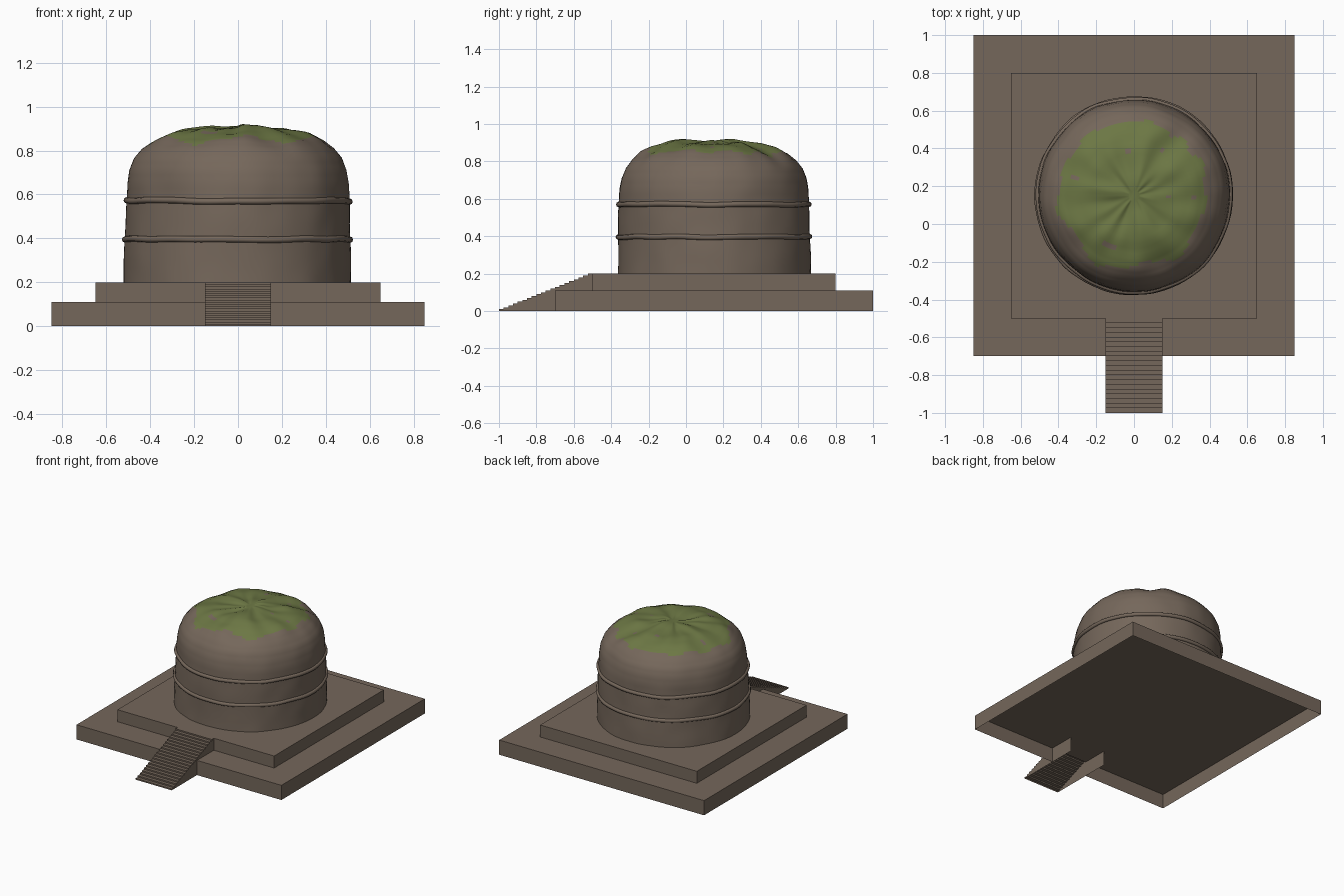
import bpy, bmesh, math
from mathutils import Vector, noise

if "Cube" in bpy.data.objects:
    bpy.data.objects.remove(bpy.data.objects["Cube"])

CX, CY = 0.0, 0.15          # axis of the dome


def material(name, rgb):
    m = bpy.data.materials.new(name)
    m.diffuse_color = (*rgb, 1)
    m.use_nodes = True
    m.node_tree.nodes["Principled BSDF"].inputs["Base Color"].default_value = m.diffuse_color
    return m


stone = material("weathered_stone", (0.178, 0.136, 0.104))
grass = material("moss_green", (0.150, 0.185, 0.058))


def make(name, bm, mats, smooth=False):
    bmesh.ops.recalc_face_normals(bm, faces=bm.faces)
    for f in bm.faces:
        f.smooth = smooth
    me = bpy.data.meshes.new(name)
    bm.to_mesh(me)
    bm.free()
    for m in mats:
        me.materials.append(m)
    ob = bpy.data.objects.new(name, me)
    bpy.context.collection.objects.link(ob)
    return ob


def open_slab(name, x, y0, y1, z0, z1, gap=0.15):
    """Box without a bottom; the front wall is left open behind the stairs."""
    bm = bmesh.new()
    outline = [(-gap, y0), (-x, y0), (-x, y1), (x, y1), (x, y0), (gap, y0)]
    lo = [bm.verts.new((a, b, z0)) for a, b in outline]
    hi = [bm.verts.new((a, b, z1)) for a, b in outline]
    for i in range(5):
        bm.faces.new((lo[i], lo[i + 1], hi[i + 1], hi[i]))
    bm.faces.new(hi)
    return make(name, bm, [stone])


# Two square terraces
open_slab("lower_terrace", 0.85, -0.70, 1.00, 0.0, 0.11)
open_slab("upper_terrace", 0.65, -0.50, 0.80, 0.11, 0.20)

# Staircase: treads, risers and side walls, open underneath
bm = bmesh.new()
N, W = 20, 0.15
path = []
for i in range(N):
    y = -1 + 0.5 * i / N
    path += [(y, 0.2 * i / N), (y, 0.2 * (i + 1) / N)]
path.append((-0.5, 0.2))
sides = [[bm.verts.new((s * W, y, z)) for y, z in path] for s in (-1, 1)]
for i in range(len(path) - 1):
    bm.faces.new((sides[0][i], sides[1][i], sides[1][i + 1], sides[0][i + 1]))
for s, side in zip((-1, 1), sides):
    bm.faces.new(side + [bm.verts.new((s * W, -0.5, 0))])
make("staircase", bm, [stone])


# Shared wobble of the worn drum
def wobble(a, z):
    p = Vector((math.cos(a) * 1.6, math.sin(a) * 1.6, z * 2.5))
    return 0.009 * noise.noise(p) + 0.004 * noise.noise(p * 3)


# Dome: smooth profile of (radius, height), swept round and roughened
profile = [(0.518, 0.20), (0.516, 0.30), (0.514, 0.40), (0.512, 0.50), (0.509, 0.58),
           (0.505, 0.65), (0.494, 0.71), (0.472, 0.765), (0.435, 0.81), (0.39, 0.845),
           (0.33, 0.873), (0.25, 0.893), (0.17, 0.902), (0.09, 0.906), (0.03, 0.907)]
SEG, SUB = 96, 3
bm = bmesh.new()
rings = []
for (r0, z0), (r1, z1) in zip(profile, profile[1:]):
    for k in range(SUB):
        t = k / SUB
        rings.append((r0 + (r1 - r0) * t, z0 + (z1 - z0) * t))
rings.append(profile[-1])


def dome_point(r, z, a):
    top = min(1, max(0, (z - 0.72) / 0.14))
    rr = r + wobble(a, z) * min(1, r / 0.3)
    x, y = rr * math.cos(a), rr * math.sin(a)
    lumps = noise.noise(Vector((x * 7, y * 7, 3.0)))
    creases = noise.noise(Vector((math.cos(a) * 3, math.sin(a) * 3, r * 4)))
    fade = min(1, r / 0.12)
    z += top * (0.017 * lumps + 0.016 * creases * fade)
    return (CX + x, CY + y, z)


grid = [[bm.verts.new(dome_point(r, z, 2 * math.pi * j / SEG)) for j in range(SEG)]
        for r, z in rings]
for a, b in zip(grid, grid[1:]):
    for j in range(SEG):
        k = (j + 1) % SEG
        bm.faces.new((a[j], a[k], b[k], b[j]))
bm.faces.new(grid[-1])

# Moss covers the crown with a ragged edge and a few bare stone spots
for f in bm.faces:
    c = f.calc_center_median()
    r = math.hypot(c.x - CX, c.y - CY)
    edge = 0.395 + 0.045 * noise.noise(Vector((c.x * 7, c.y * 7, 9)))
    bare = noise.noise(Vector((c.x * 14, c.y * 14, 5))) > 0.6 and r > 0.15
    f.material_index = 1 if c.z > 0.7 and r < edge and not bare else 0
make("domed_drum", bm, [stone, grass], smooth=True)

# Two uneven raised bands round the drum
for name, h, radius in (("lower_band", 0.397, 0.514), ("upper_band", 0.570, 0.510)):
    bm = bmesh.new()
    loops = []
    for j in range(SEG):
        a = 2 * math.pi * j / SEG
        r0 = radius + wobble(a, h)
        z0 = h + 0.007 * noise.noise(Vector((math.cos(a) * 2.5, math.sin(a) * 2.5, h * 9)))
        loop = []
        for i in range(8):
            b = 2 * math.pi * i / 8
            r = r0 + 0.013 * math.cos(b)
            loop.append(bm.verts.new((CX + r * math.cos(a), CY + r * math.sin(a),
                                      z0 + 0.014 * math.sin(b))))
        loops.append(loop)
    for j in range(SEG):
        p, q = loops[j], loops[(j + 1) % SEG]
        for i in range(8):
            k = (i + 1) % 8
            bm.faces.new((p[i], q[i], q[k], p[k]))
    make(name, bm, [stone], smooth=True)
